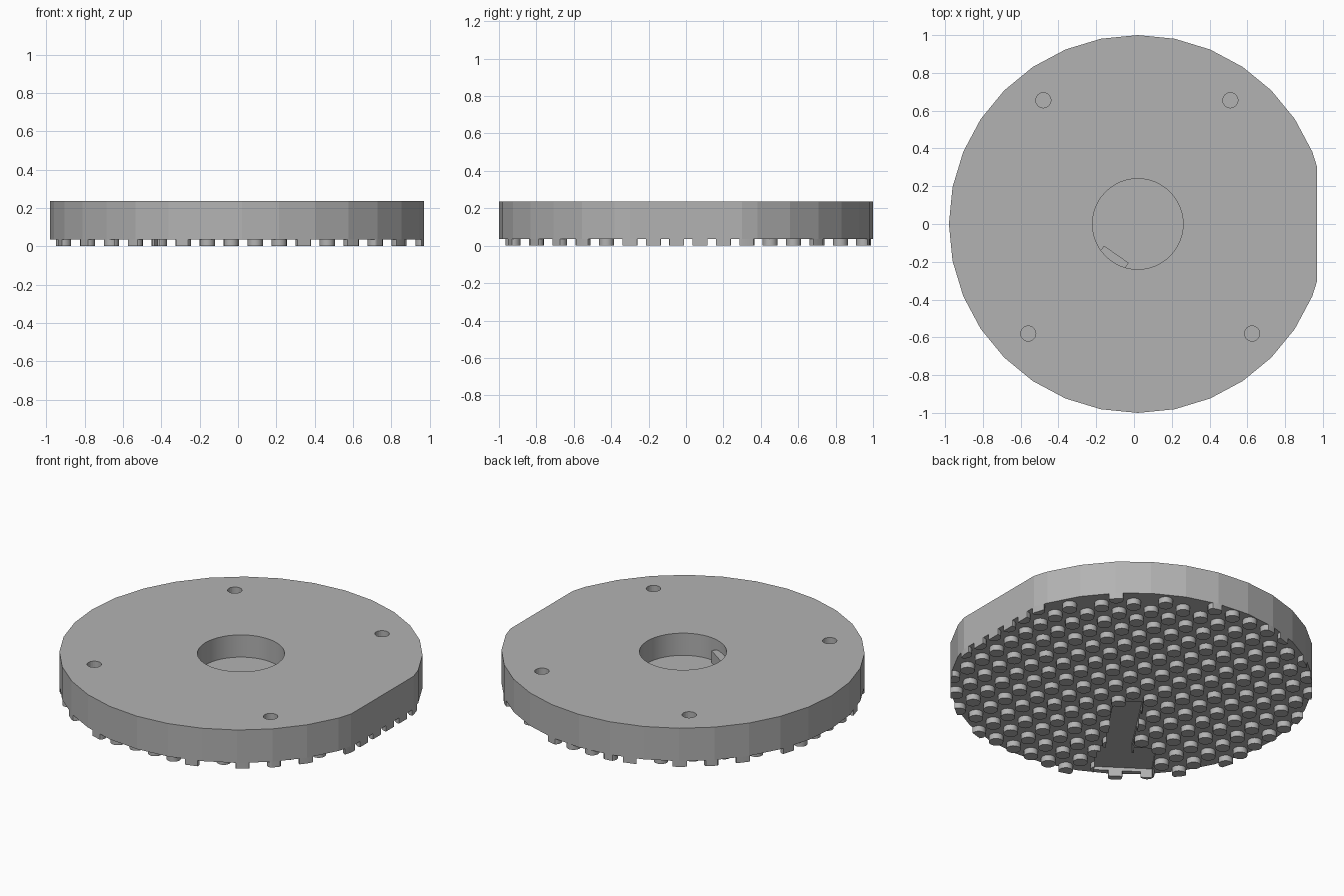
import bpy, bmesh, math
from mathutils import Matrix, Vector

if "Cube" in bpy.data.objects:
    bpy.data.objects.remove(bpy.data.objects["Cube"])

grey = bpy.data.materials.new("plain_grey")
grey.use_nodes = True
grey.diffuse_color = (0.45, 0.45, 0.45, 1)
grey.node_tree.nodes["Principled BSDF"].inputs["Base Color"].default_value = (0.45, 0.45, 0.45, 1)

CX = 0.02                                # centre of the round outline
BOTTOM, TOP = 0.035, 0.235
OUT = Vector((-0.57, -0.82)).normalized()   # direction of the channel
SIDE = Vector((OUT.y, -OUT.x))


def finish(name, bm, helper=False):
    bmesh.ops.recalc_face_normals(bm, faces=bm.faces)
    mesh = bpy.data.meshes.new(name)
    bm.to_mesh(mesh)
    bm.free()
    mesh.materials.append(grey)
    obj = bpy.data.objects.new(name, mesh)
    bpy.context.collection.objects.link(obj)
    if helper:
        obj.hide_render = True
        obj.hide_viewport = True
        obj.display_type = 'WIRE'
    return obj


def prism(bm, points, z0, z1):
    base = bm.faces.new([bm.verts.new((x, y, z0)) for x, y in points])
    result = bmesh.ops.extrude_face_region(bm, geom=[base], use_keep_orig=True)
    top = [g for g in result["geom"] if isinstance(g, bmesh.types.BMVert)]
    bmesh.ops.translate(bm, verts=top, vec=(0, 0, z1 - z0))


def ring(x, y, r, n):
    return [(x + r * math.sin(math.tau * i / n), y + r * math.cos(math.tau * i / n))
            for i in range(n)]


def channel_points(pairs):
    return [tuple(OUT * d + SIDE * p) for d, p in pairs]


def outline():
    # 32-sided circle with a flat on its +x side
    pts = [p for p in ring(CX, 0, 1, 32) if p[0] < 0.96]
    right = max(i for i, p in enumerate(pts) if p[1] > 0 and p[0] > 0.9)
    pts[right + 1:right + 1] = [(0.97, 0.30), (0.97, -0.30)]
    return pts


def boolean(obj, cutter, operation):
    mod = obj.modifiers.new(cutter.name, 'BOOLEAN')
    mod.operation = operation
    mod.solver = 'EXACT'
    mod.object = cutter


# Main disc
bm = bmesh.new()
prism(bm, outline(), BOTTOM, TOP)
disc = finish("disc_body", bm)

# Blind centre bore and four screw holes
bm = bmesh.new()
prism(bm, ring(CX, 0, 0.24, 48), 0.10, 0.3)
for x, y in [(-0.48, 0.655), (0.51, 0.655), (-0.56, -0.58), (0.625, -0.58)]:
    prism(bm, ring(x, y, 0.04, 24), 0.07, 0.3)
boolean(disc, finish("hole_cutter", bm, True), 'DIFFERENCE')

# Shallow stepped channel in the underside
bm = bmesh.new()
prism(bm, channel_points([(0.185, -0.095), (0.69, -0.10), (0.69, -0.14), (0.95, -0.14),
                          (0.95, 0.185), (0.69, 0.185), (0.69, 0.05), (0.185, 0.065)]),
      -0.1, 0.055)
channel = finish("channel_cutter", bm, True)
boolean(disc, channel, 'DIFFERENCE')

# Channel end block inside the bore
bm = bmesh.new()
prism(bm, channel_points([(0.185, -0.095), (0.30, -0.095), (0.30, 0.065), (0.185, 0.065)]),
      0.08, 0.175)
finish("channel_end_block", bm)

# Grid of round studs, trimmed to the outline
bm = bmesh.new()
pitch = 0.125
for i in range(-9, 10):
    for j in range(-9, 10):
        x, y = i * pitch - 0.035, j * pitch - 0.05
        if math.hypot(x - CX, y) < 1.0 and x < 0.98:
            prism(bm, ring(x, y, 0.04, 16), 0, BOTTOM + 0.005)
studs = finish("underside_studs", bm)
bm = bmesh.new()
prism(bm, outline(), -0.1, 0.1)
boolean(studs, finish("outline_trimmer", bm, True), 'INTERSECT')
boolean(studs, channel, 'DIFFERENCE')

# Smooth the round walls, keep the rim facets and corners sharp
for obj in (disc, studs):
    bpy.ops.object.select_all(action='DESELECT')
    bpy.context.view_layer.objects.active = obj
    obj.select_set(True)
    for mod in list(obj.modifiers):
        bpy.ops.object.modifier_apply(modifier=mod.name)
    bpy.ops.object.shade_smooth_by_angle(angle=math.radians(10 if obj == disc else 30))
